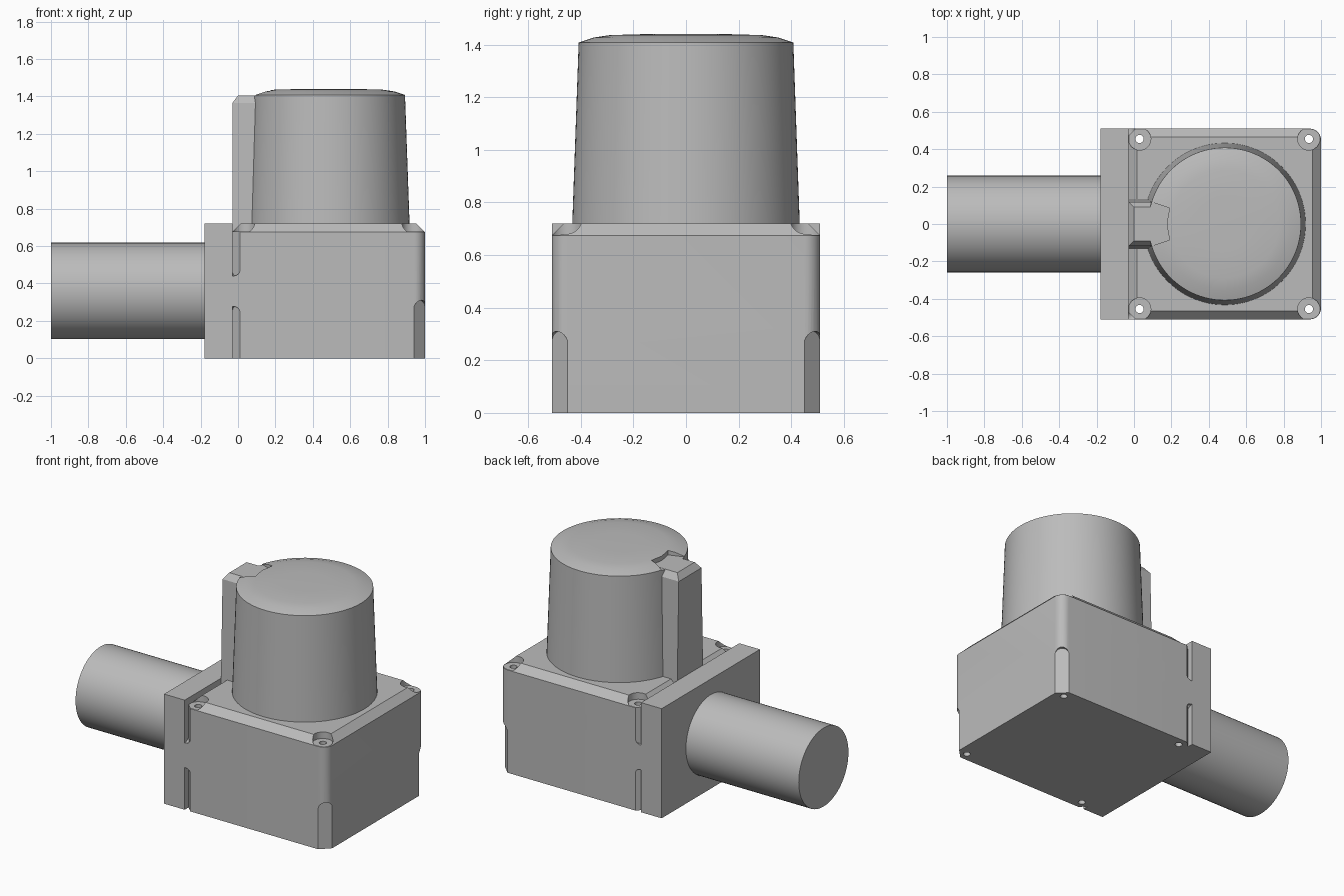
import bpy, bmesh, math
from mathutils import Matrix, Vector

if "Cube" in bpy.data.objects:
    bpy.data.objects.remove(bpy.data.objects["Cube"], do_unlink=True)

grey = bpy.data.materials.new("plain grey")
grey.use_nodes = True
GREY = (0.5, 0.5, 0.5, 1)
grey.diffuse_color = GREY
grey.node_tree.nodes["Principled BSDF"].inputs["Base Color"].default_value = GREY


def loft(name, rings, matrix=Matrix()):
    """Closed solid through rings of equal point count."""
    bm = bmesh.new()
    loops = [[bm.verts.new(matrix @ Vector(p)) for p in ring] for ring in rings]
    n = len(loops[0])
    bm.faces.new(loops[0][::-1])
    bm.faces.new(loops[-1])
    for a, b in zip(loops, loops[1:]):
        for i in range(n):
            j = (i + 1) % n
            bm.faces.new((a[i], a[j], b[j], b[i]))
    bmesh.ops.recalc_face_normals(bm, faces=bm.faces)
    mesh = bpy.data.meshes.new(name)
    bm.to_mesh(mesh)
    bm.free()
    mesh.materials.append(grey)
    ob = bpy.data.objects.new(name, mesh)
    bpy.context.collection.objects.link(ob)
    return ob


def prism(name, outline, z0, z1):
    return loft(name, [[(x, y, z) for x, y in outline] for z in (z0, z1)])


def rect(x0, x1, h):
    return [(x0, -h), (x1, -h), (x1, h), (x0, h)]


def circle(cx, cy, r, n):
    return [(cx + r * math.cos(math.tau * i / n),
             cy + r * math.sin(math.tau * i / n)) for i in range(n)]


def activate(ob):
    bpy.ops.object.select_all(action='DESELECT')
    ob.select_set(True)
    bpy.context.view_layer.objects.active = ob


def cut(ob, cutters):
    activate(ob)
    for c in cutters:
        mod = ob.modifiers.new("cut", 'BOOLEAN')
        mod.operation, mod.solver, mod.object = 'DIFFERENCE', 'EXACT', c
        bpy.ops.object.modifier_apply(modifier=mod.name)
        bpy.data.objects.remove(c, do_unlink=True)


def smooth(ob):
    activate(ob)
    bpy.ops.object.shade_smooth_by_angle(angle=math.radians(30))


HALF, LEFT, RIGHT, TOP = 0.51, -0.03, 1.0, 0.72
FILLET, CHAMFER = 0.06, 0.045


def body_outline(inset):
    """Box outline with rounded corners on the +x side."""
    pts = [(LEFT + inset, HALF - inset), (LEFT + inset, inset - HALF)]
    for sign in (-1, 1):
        for i in range(9):
            a = math.radians(sign * 90 * (i / 8 if sign > 0 else 1 - i / 8))
            r = FILLET - inset
            pts.append((RIGHT - FILLET + r * math.cos(a),
                        sign * (HALF - FILLET) + r * math.sin(a)))
    return pts


def corner_slot(sx, sy, size, z, up):
    """Diagonal slot cutter with a round end, running up or down from z."""
    r = size / math.sqrt(2)
    arch = [(r * math.cos(math.pi * i / 12), r * math.sin(math.pi * i / 12))
            for i in range(13)] + [(-r, -1), (r, -1)]
    corner = Vector((RIGHT if sx > 0 else LEFT, sy * HALF, z))
    normal = Vector((sx, sy, 0)).normalized()
    side = Vector((-normal.y, normal.x, 0))
    flip = -1 if up else 1
    rings = [[corner + side * u + normal * d + Vector((0, 0, flip * v))
              for u, v in arch] for d in (-r, 0.1)]
    return loft("slot_cutter", rings)


# Box body with chamfered lid edge
body = loft("box_body", [[(x, y, z) for x, y in body_outline(inset)]
                         for z, inset in ((0, 0), (TOP - CHAMFER, 0), (TOP, CHAMFER))])
cutters = []
for sy in (-1, 1):
    # Screw recesses and through holes
    for x in (0.03, 0.935):
        cutters.append(prism("recess_cutter", circle(x, sy * 0.455, 0.06, 32), 0.677, 0.9))
        cutters.append(prism("hole_cutter", circle(x, sy * 0.455, 0.022, 20), -0.1, 0.9))
    # Corner slots
    cutters.append(corner_slot(1, sy, FILLET, 0.268, False))
    cutters.append(corner_slot(-1, sy, 0.04, 0.25, False))
    cutters.append(corner_slot(-1, sy, 0.04, 0.468, True))
cut(body, cutters)
smooth(body)

# Side mounting plate
prism("mounting_plate", rect(-0.18, LEFT, HALF), 0, TOP)

# Horizontal side tube
tube = loft("side_tube", [[(x, y, z + 0.36) for y, z in circle(0, 0, 0.258, 64)]
                          for x in (-1, -0.17)])
smooth(tube)

# Tapered round housing with shallow domed cap, notched for the rib
housing = loft("round_housing", [
    [(x, y, z) for x, y in circle(0.485, 0, r, 96)]
    for z, r in ((0.7, 0.433), (1.408, 0.408), (1.427, 0.35), (1.436, 0.29), (1.44, 0.15))])
notch = [(0, -0.13), (0.07, -0.125), (0.19, -0.085), (0.175, 0),
         (0.19, 0.085), (0.07, 0.125), (0, 0.13)]
cut(housing, [prism("notch_cutter", notch, 1.404, 1.6)])
smooth(housing)

# Upright rib with a bevelled top
loft("upright_rib", [[(x, y, z) for x, y in rect(x0, 0.17, h)]
                     for z, x0, h in ((0.66, LEFT, 0.135), (1.365, LEFT, 0.118),
                                      (1.405, 0, 0.09))])
